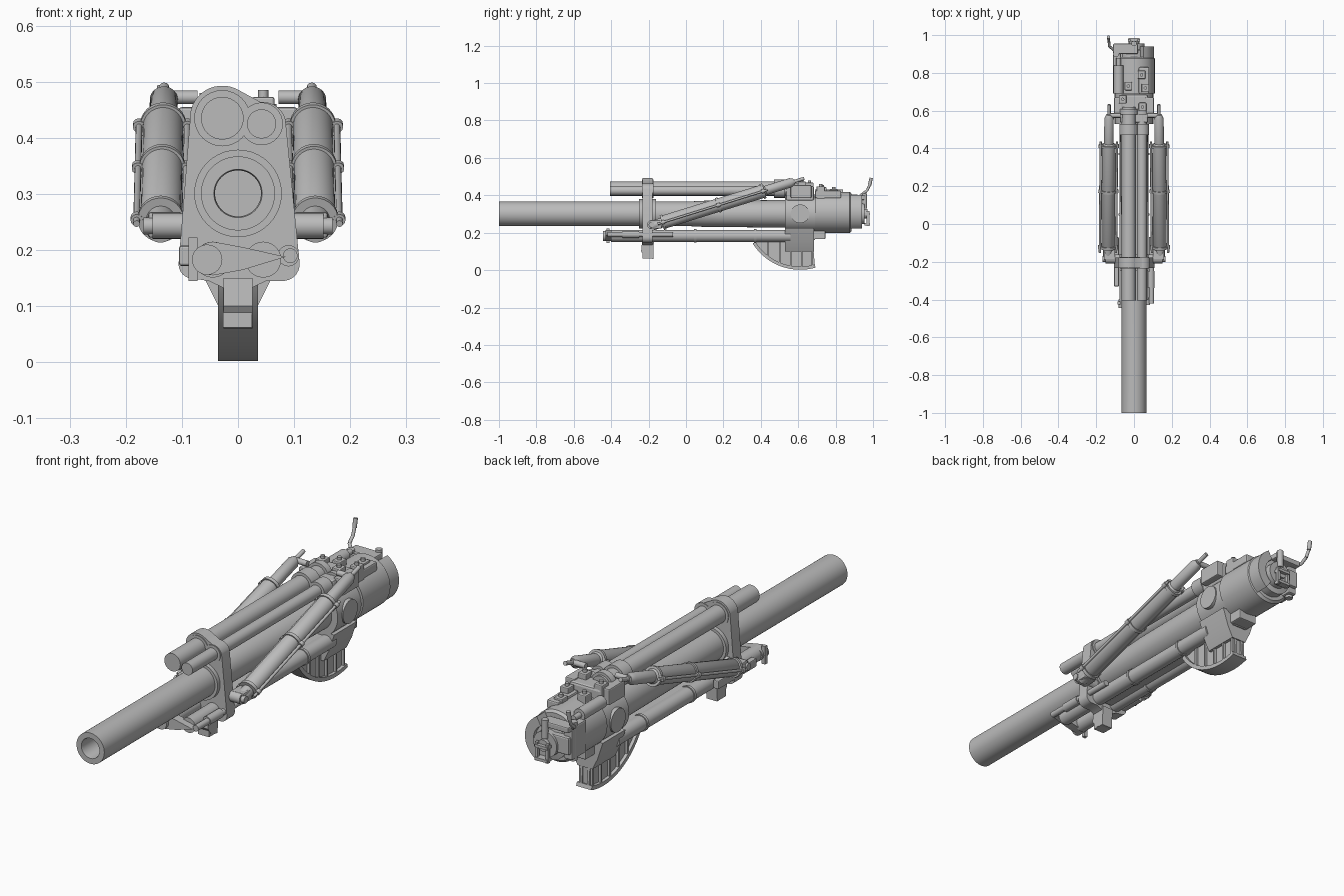
import bpy, bmesh, math
from mathutils import Vector, Matrix

steel = bpy.data.materials.new("plain grey steel")
steel.diffuse_color = (0.5, 0.5, 0.5, 1)
AX = 0.301  # height of the bore axis


def finish(name, bm, smooth=True):
    bmesh.ops.recalc_face_normals(bm, faces=bm.faces)
    me = bpy.data.meshes.new(name)
    bm.to_mesh(me)
    bm.free()
    me.materials.append(steel)
    ob = bpy.data.objects.new(name, me)
    bpy.context.collection.objects.link(ob)
    if smooth:
        bpy.ops.object.select_all(action='DESELECT')
        ob.select_set(True)
        bpy.context.view_layer.objects.active = ob
        bpy.ops.object.shade_smooth_by_angle(angle=math.radians(35))
    return ob


def lathe(name, start, end, profile, n=32, smooth=True):
    """Turned part: profile is (distance along axis, radius)."""
    start, d = Vector(start), Vector(end) - Vector(start)
    q = d.to_track_quat('Z', 'Y')
    bm = bmesh.new()
    rings = [[bm.verts.new(start + q @ Vector((r * math.cos(t), r * math.sin(t), h)))
              for t in (2 * math.pi * i / n for i in range(n))] for h, r in profile]
    for a, b in zip(rings, rings[1:]):
        for i in range(n):
            bm.faces.new((a[i], a[(i + 1) % n], b[(i + 1) % n], b[i]))
    bm.faces.new(rings[0])
    bm.faces.new(rings[-1])
    return finish(name, bm, smooth)


def rod(name, a, b, r, r2=None, n=24):
    return lathe(name, a, b, [(0, r), ((Vector(b) - Vector(a)).length, r if r2 is None else r2)], n)


def box(name, x, y, z, bevel=0):
    bm = bmesh.new()
    size = Matrix.Diagonal((x[1] - x[0], y[1] - y[0], z[1] - z[0], 1))
    mid = Matrix.Translation(((x[0] + x[1]) / 2, (y[0] + y[1]) / 2, (z[0] + z[1]) / 2))
    bmesh.ops.create_cube(bm, size=1, matrix=mid @ size)
    if bevel:
        bmesh.ops.bevel(bm, geom=bm.edges[:], offset=bevel, segments=2, affect='EDGES', profile=0.5)
    return finish(name, bm, False)


def prism(name, pts, axis, lo, hi):
    """Outline extruded along x (points are y, z) or along y (points are x, z)."""
    place = (lambda p, h: (h, p[0], p[1])) if axis == 'x' else (lambda p, h: (p[0], h, p[1]))
    bm = bmesh.new()
    a = [bm.verts.new(place(p, lo)) for p in pts]
    b = [bm.verts.new(place(p, hi)) for p in pts]
    bm.faces.new(a)
    bm.faces.new(b)
    for i in range(len(pts)):
        j = (i + 1) % len(pts)
        bm.faces.new((a[i], a[j], b[j], b[i]))
    return finish(name, bm)


def arc(cx, cz, r, a0, a1, n=12):
    return [(cx + r * math.cos(math.radians(a0 + (a1 - a0) * i / n)),
             cz + r * math.sin(math.radians(a0 + (a1 - a0) * i / n))) for i in range(n + 1)]


# Barrel with its bore, then jacket and breech ring
lathe("barrel", (0, -1, AX), (0, 1, AX),
      [(0.7, 0.041), (0.01, 0.041), (0, 0.043), (0, 0.066), (1.02, 0.066), (1.1, 0.07), (1.58, 0.074)], 48)
lathe("jacket", (0, 0.53, AX), (0, 0.69, AX), [(0, 0.102), (0.16, 0.102)], 48)
lathe("breech_ring", (0, 0.69, 0.308), (0, 0.9, 0.308), [(0, 0.11), (0.185, 0.11), (0.195, 0.1)], 48)
prism("breech_arc", arc(0, 0.308, 0.106, -55, 62) + arc(0, 0.308, 0.065, 62, -55), 'y', 0.87, 0.94)
lathe("breech_screw", (0, 0.87, AX), (0, 1, AX),
      [(0, 0.078), (0.05, 0.078), (0.055, 0.055), (0.085, 0.055), (0.085, 0.025), (0.1, 0.025)], 32)

# Breech mechanism
box("breech_carrier", (-0.105, 0.03), (0.87, 0.945), (0.275, 0.35), 0.006)
box("hinge_block", (-0.11, -0.07), (0.83, 0.93), (0.25, 0.39), 0.006)
rod("hinge_pin", (-0.095, 0.9, 0.24), (-0.095, 0.9, 0.405), 0.016)
box("top_link", (-0.11, 0.02), (0.9, 0.955), (0.375, 0.4), 0.005)
rod("link_pin", (0.0, 0.955, 0.33), (0.0, 0.955, 0.41), 0.014)
lever = [(-0.105, 0.92, 0.385), (-0.13, 0.94, 0.405), (-0.133, 0.968, 0.425), (-0.135, 0.982, 0.455), (-0.135, 0.99, 0.493)]
for a, b in zip(lever, lever[1:]):
    rod("operating_lever", a, b, 0.007, n=12)
rod("lever_grip", lever[-2], lever[-1], 0.009, n=12)
for z in (0.245, 0.30):
    box("firing_lock_bar", (-0.03, 0.03), (0.955, 0.985), (z - 0.006, z + 0.006))
for x in (-0.025, 0.025):
    box("firing_lock_post", (x - 0.006, x + 0.006), (0.965, 0.98), (0.235, 0.315))
rod("side_buffer", (-0.082, 0.69, 0.405), (-0.082, 0.84, 0.405), 0.026)
rod("side_buffer_rod", (-0.082, 0.84, 0.405), (-0.082, 0.88, 0.405), 0.012)

# Recuperator cylinders on top
for name, x, z, r in (("large_recuperator", -0.028, 0.435, 0.038), ("small_recuperator", 0.042, 0.425, 0.026)):
    rod(name, (x, -0.405, z), (x, 0.62, z), r, n=32)
    for y0, y1 in ((-0.235, -0.175), (0.47, 0.53), (0.58, 0.61)):
        rod(name + "_band", (x, y0, z), (x, y1, z), r + 0.012, n=32)

# Rear bracket that carries the recuperators
box("rear_bracket", (-0.075, 0.075), (0.535, 0.685), (0.37, 0.45), 0.01)
for s in (-1, 1):
    box("rear_bracket_ear", sorted((s * 0.06, s * 0.105)), (0.56, 0.67), (0.385, 0.455), 0.005)
for x, y, z in ((0.045, 0.62, 0.485), (-0.06, 0.66, 0.48), (0.06, 0.72, 0.46), (0.04, 0.79, 0.445), (-0.03, 0.73, 0.455)):
    box("bracket_lug", (x - 0.02, x + 0.02), (y - 0.022, y + 0.022), (z - 0.09, z - 0.012), 0.004)
    rod("lug_bolt", (x, y, z - 0.02), (x, y, z), 0.009, n=12)
box("top_guide", (0.025, 0.08), (0.69, 0.83), (0.385, 0.425), 0.006)

# Front yoke plate around barrel and cylinders
outline = (arc(-0.028, 0.435, 0.058, 60, 165) + arc(-0.08, 0.175, 0.026, 170, 250, 6)
           + [(-0.052, 0.145), (-0.027, 0.133), (-0.027, 0.062), (0.025, 0.062), (0.025, 0.133), (0.05, 0.145)]
           + arc(0.08, 0.175, 0.03, 275, 370, 6) + arc(0.044, 0.422, 0.042, 15, 95))
prism("front_yoke", outline, 'y', -0.232, -0.178)
rod("yoke_collar", (0, -0.25, AX), (0, -0.16, AX), 0.078, n=40)
prism("yoke_foot", [(-0.235, 0.15), (-0.24, 0.1), (-0.215, 0.065), (-0.175, 0.06), (-0.172, 0.15)], 'x', -0.026, 0.026)

# Recoil brake cylinders and slide below the barrel
for x in (-0.045, 0.045):
    rod("recoil_cylinder", (x, -0.4, 0.183), (x, 0.56, 0.183), 0.032, n=28)
    for y in (0.05, 0.37):
        rod("recoil_band", (x, y - 0.006, 0.183), (x, y + 0.006, 0.183), 0.036, n=28)
prism("cylinder_front_cap", arc(-0.045, 0.185, 0.03, 70, 290) + [(0.01, 0.165), (0.085, 0.188), (0.01, 0.205)],
      'y', -0.43, -0.39)
rod("cap_nozzle", (-0.055, -0.445, 0.183), (-0.055, -0.4, 0.183), 0.027)
box("cap_flange", (-0.088, -0.072), (-0.425, -0.41), (0.145, 0.222))
rod("side_valve", (0.093, -0.42, 0.19), (0.093, -0.07, 0.19), 0.013)
rod("side_valve_body", (0.09, -0.34, 0.19), (0.09, -0.25, 0.19), 0.019)
box("side_slide", (-0.105, -0.08), (-0.33, -0.07), (0.172, 0.208), 0.004)
box("cradle_slide", (-0.03, 0.03), (-0.17, 0.6), (0.165, 0.21))
prism("cradle_base", [(-0.085, 0.225), (-0.06, 0.15), (-0.035, 0.1), (0.035, 0.1), (0.06, 0.15), (0.085, 0.225)],
      'y', 0.53, 0.685)
box("cradle_tail", (-0.045, 0.045), (0.68, 0.745), (0.165, 0.215), 0.005)

# Elevating sector: toothed rim, two webs and stiffening ribs
CY = 0.61
rim = arc(CY, AX, 0.299, 212, 286, 28)
prism("sector_rim", rim + arc(CY, AX, 0.282, 286, 212, 28), 'x', -0.036, 0.036)
for s in (-1, 1):
    prism("sector_web", arc(CY, AX, 0.285, 212, 286, 28) + [(0.675, 0.19), (0.38, 0.19)], 'x',
          min(s * 0.012, s * 0.022), max(s * 0.012, s * 0.022))
for y in (0.44, 0.5, 0.56, 0.62, 0.675):
    low = AX - math.sqrt(0.287 ** 2 - (y - CY) ** 2)
    box("sector_rib", (-0.033, 0.033), (y - 0.004, y + 0.004), (low, 0.17))
prism("sector_top", [(0.365, 0.148), (0.365, 0.195), (0.69, 0.195), (0.69, 0.16), (0.42, 0.16)], 'x', -0.035, 0.035)

# Mirrored side parts: trunnions and balancing cylinders
for s in (-1, 1):
    rod("trunnion_hub", (s * 0.07, CY, AX), (s * 0.106, CY, AX), 0.05, n=32)
    # cross pin at the yoke with its fork
    rod("cross_pin", (s * 0.06, -0.185, 0.243), (s * 0.152, -0.185, 0.243), 0.023)
    rod("cross_pin_end", (s * 0.15, -0.185, 0.243), (s * 0.168, -0.185, 0.243), 0.015)
    box("pin_fork", sorted((s * 0.1, s * 0.16)), (-0.19, -0.13), (0.222, 0.268), 0.005)
    # inclined balancing cylinder
    low, high = Vector((s * 0.138, -0.18, 0.238)), Vector((s * 0.132, 0.58, 0.474))
    d = (high - low).normalized()
    at = lambda t: low + d * t
    lathe("balancer_sleeve", at(0.05), high,
          [(0, 0.024), (0.02, 0.036), (0.57, 0.036), (0.585, 0.025), (0.725, 0.025), (0.745, 0.015)], 32)
    rod("balancer_eye", at(0.78), at(0.85), 0.009, n=12)
    rod("balancer_top_pin", at(0.79) - Vector((s * 0.06, 0, 0)), at(0.79) + Vector((s * 0.008, 0, 0)), 0.012, n=16)
    for t in (0.06, 0.37, 0.62):
        rod("balancer_ring", at(t - 0.007), at(t + 0.007), 0.041, n=32)
    # tie rods beside the sleeve
    up = d.cross(Vector((1, 0, 0))).normalized()
    for side in (-1, 1):
        off = Vector((side * 0.043, 0, 0))
        rod("tie_rod", at(0.03) + off, at(0.645) + off, 0.006, n=12)
        for t in (0.06, 0.37, 0.62):
            rod("tie_rod_lug", at(t - 0.009) + off, at(t + 0.009) + off, 0.011, n=12)
    rod("lower_fork", at(0), at(0.07), 0.026, n=20)
